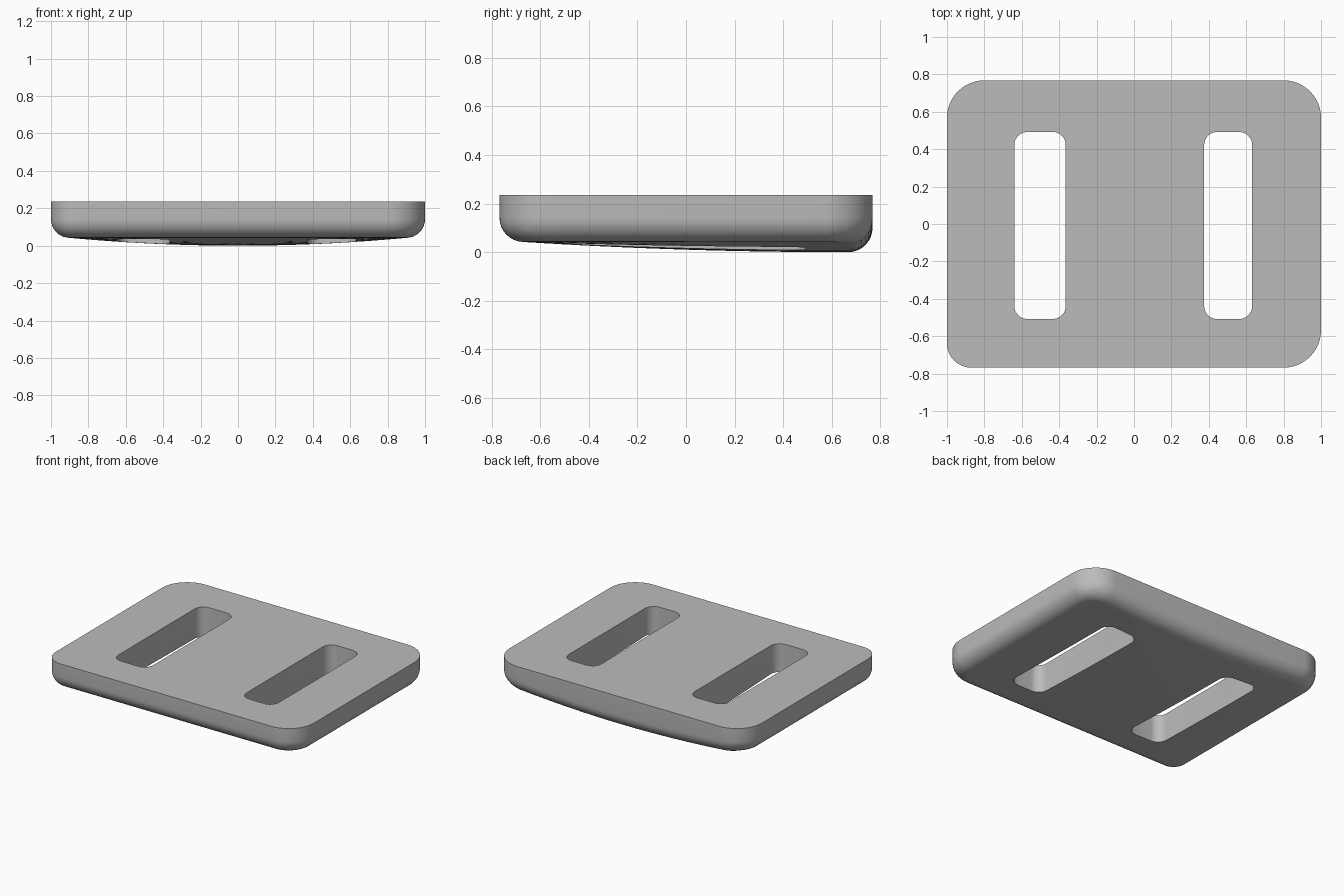
import bpy, bmesh
from math import sin, cos, pi, radians
from mathutils import Vector

HALF_X, HALF_Y, TOP, FILLET = 1.0, 0.768, 0.235, 0.1

cube = bpy.data.objects.get("Cube")
if cube:
    bpy.data.objects.remove(cube, do_unlink=True)

grey = bpy.data.materials.new("plain grey")
grey.use_nodes = True
grey.diffuse_color = (0.5, 0.5, 0.5, 1)
shader = grey.node_tree.nodes["Principled BSDF"]
shader.inputs["Base Color"].default_value = grey.diffuse_color
shader.inputs["Roughness"].default_value = 0.6


def rounded_rect(x0, x1, y0, y1, radii, inset=0.0, steps=12):
    """Counter-clockwise outline; radii start at the back left-hand (+x, +y) corner."""
    corners = [(x1, y1, -1, -1), (x0, y1, 1, -1), (x0, y0, 1, 1), (x1, y0, -1, 1)]
    points = []
    for i, ((x, y, sx, sy), r) in enumerate(zip(corners, radii)):
        for k in range(steps + 1):
            a = (i + k / steps) * pi / 2
            points.append((x + sx * r + (r - inset) * cos(a),
                           y + sy * r + (r - inset) * sin(a)))
    return points


def loft(bm, rings):
    """Skin a stack of (outline, height) rings from bottom to top, with caps."""
    rows = [[bm.verts.new((x, y, z)) for x, y in pts] for pts, z in rings]
    n = len(rows[0])
    for low, high in zip(rows, rows[1:]):
        for i in range(n):
            j = (i + 1) % n
            bm.faces.new((low[i], low[j], high[j], high[i]))
    bm.faces.new(rows[0][::-1])
    bm.faces.new(rows[-1])


def make_object(name, bm):
    bmesh.ops.recalc_face_normals(bm, faces=bm.faces)
    mesh = bpy.data.meshes.new(name)
    bm.to_mesh(mesh)
    bm.free()
    mesh.materials.append(grey)
    obj = bpy.data.objects.new(name, mesh)
    bpy.context.collection.objects.link(obj)
    return obj


def underside(x, y):
    """Flat along the front edge, sinking to a crowned belly at the back."""
    u = min(abs(x) / 0.9, 1)
    t = min(max((y + 0.67) / 1.33, 0), 1)
    return 0.042 * (1 - (1 - (1 - t) ** 2) * (1 - u * u))


# Plate: rounded slab with a filleted lower edge
bm = bmesh.new()
radii = (0.2, 0.2, 0.13, 0.2)
rings = []
for k in range(9):
    a = k / 8 * pi / 2
    outline = rounded_rect(-HALF_X, HALF_X, -HALF_Y, HALF_Y, radii,
                           inset=FILLET * (1 - sin(a)))
    rings.append((outline, FILLET * (1 - cos(a))))
rings.append((rounded_rect(-HALF_X, HALF_X, -HALF_Y, HALF_Y, radii), TOP))
loft(bm, rings)

# Divide the lower skin so that it can curve
for axis, half in ((Vector((1, 0, 0)), 0.9), (Vector((0, 1, 0)), 0.66)):
    for k in range(-9, 10):
        low = [f for f in bm.faces if f.calc_center_median().z < FILLET]
        geom = set(low)
        for f in low:
            geom.update(f.edges)
            geom.update(f.verts)
        bmesh.ops.bisect_plane(bm, geom=list(geom), dist=1e-5,
                               plane_co=axis * (half * k / 9), plane_no=axis)
for v in bm.verts:
    if v.co.z < TOP - 0.01:
        v.co.z += underside(v.co.x, v.co.y)
bmesh.ops.triangulate(bm, faces=[f for f in bm.faces if f.normal.z < -0.1])
plate = make_object("slotted_plate", bm)

# Two long through slots
for side, x0, x1 in (("right", -0.64, -0.365), ("left", 0.375, 0.632)):
    bm = bmesh.new()
    outline = rounded_rect(x0, x1, -0.508, 0.492, [0.07] * 4, steps=8)
    loft(bm, [(outline, -0.2), (outline, 0.5)])
    cutter = make_object(side + "_slot_cutter", bm)
    cutter.hide_render = True
    cutter.hide_set(True)
    cut = plate.modifiers.new(side + "_slot", "BOOLEAN")
    cut.operation = "DIFFERENCE"
    cut.solver = "EXACT"
    cut.object = cutter

# Bake the cuts, drop the cutters and smooth the rounded surfaces
bpy.ops.object.select_all(action="DESELECT")
plate.select_set(True)
bpy.context.view_layer.objects.active = plate
for name in [m.name for m in plate.modifiers]:
    cutter = plate.modifiers[name].object
    bpy.ops.object.modifier_apply(modifier=name)
    bpy.data.objects.remove(cutter, do_unlink=True)
bpy.ops.object.shade_smooth_by_angle(angle=radians(35))
